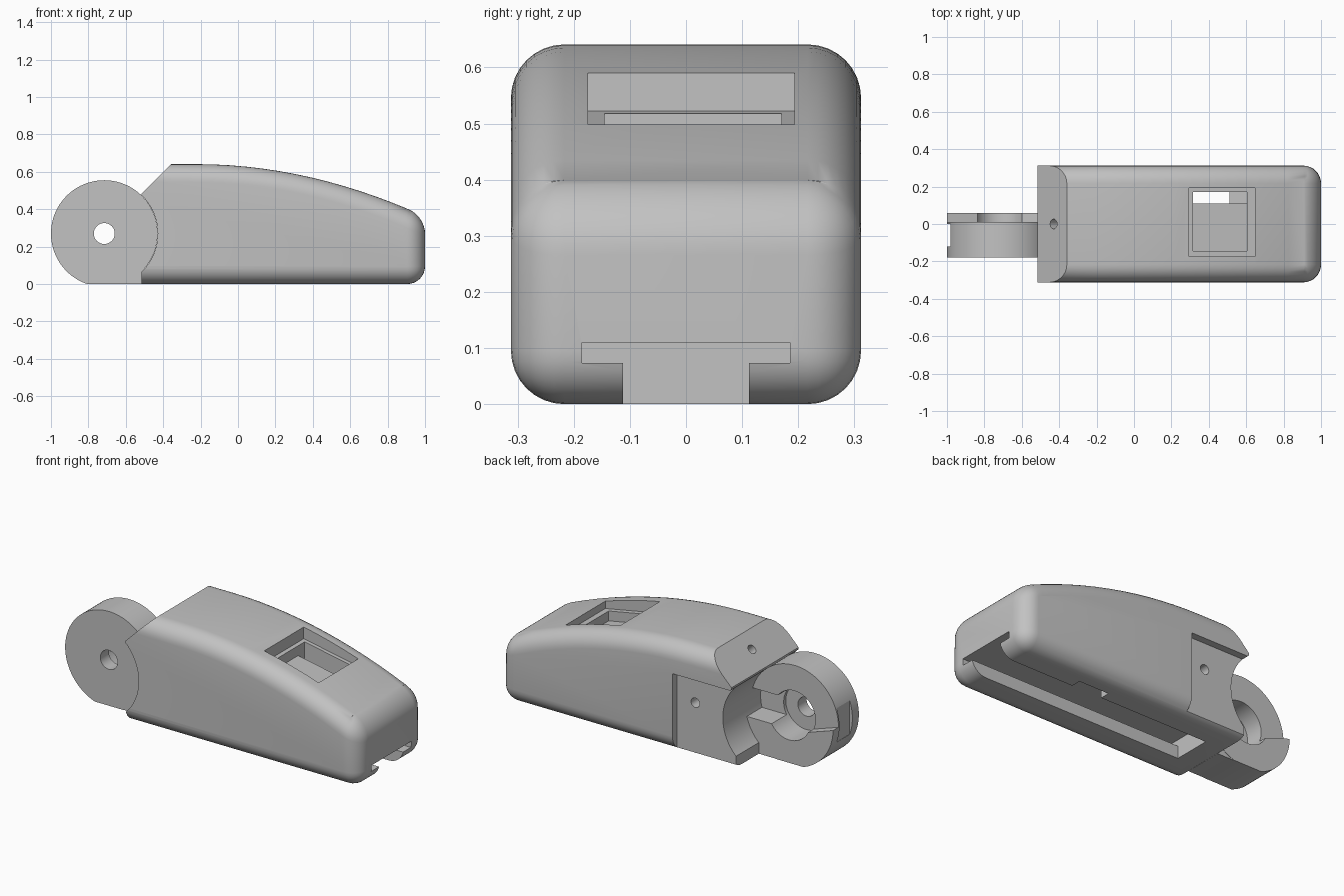
import bpy, bmesh, math
from mathutils import Vector

if "Cube" in bpy.data.objects:
    bpy.data.objects.remove(bpy.data.objects["Cube"], do_unlink=True)

grey = bpy.data.materials.new("plain grey")
grey.use_nodes = True
grey.diffuse_color = (0.54, 0.54, 0.54, 1)
grey.node_tree.nodes["Principled BSDF"].inputs["Base Color"].default_value = (0.54, 0.54, 0.54, 1)


def add_object(name, bm):
    bmesh.ops.recalc_face_normals(bm, faces=bm.faces)
    mesh = bpy.data.meshes.new(name)
    bm.to_mesh(mesh)
    bm.free()
    obj = bpy.data.objects.new(name, mesh)
    mesh.materials.append(grey)
    bpy.context.collection.objects.link(obj)
    return obj


def prism(name, points, y0, y1):
    """Extrude an x-z outline along y."""
    bm = bmesh.new()
    face = bm.faces.new([bm.verts.new((x, y0, z)) for x, z in points])
    new = bmesh.ops.extrude_face_region(bm, geom=[face])["geom"]
    verts = [v for v in new if isinstance(v, bmesh.types.BMVert)]
    bmesh.ops.translate(bm, verts=verts, vec=(0, y1 - y0, 0))
    return add_object(name, bm)


def box(name, x, y, z):
    return prism(name, [(x[0], z[0]), (x[1], z[0]), (x[1], z[1]), (x[0], z[1])], *y)


def sloped_pocket(name, x, y, z):
    """Open-topped cutter whose floor falls from z[0] to z[1]."""
    return prism(name, [(x[0], z[0]), (x[1], z[1]), (x[1], 0.9), (x[0], 0.9)], *y)


def rod(name, start, end, radius, sides=32):
    a, b = Vector(start), Vector(end)
    bm = bmesh.new()
    bmesh.ops.create_cone(bm, cap_ends=True, segments=sides, radius1=radius,
                          radius2=radius, depth=(b - a).length)
    bmesh.ops.rotate(bm, verts=bm.verts,
                     matrix=Vector((0, 0, 1)).rotation_difference(b - a).to_matrix())
    bmesh.ops.translate(bm, verts=bm.verts, vec=(a + b) / 2)
    return add_object(name, bm)


def select(obj):
    bpy.ops.object.select_all(action="DESELECT")
    bpy.context.view_layer.objects.active = obj
    obj.select_set(True)


def apply(obj, mod):
    select(obj)
    bpy.ops.object.modifier_apply(modifier=mod.name)


def combine(obj, others, operation="DIFFERENCE"):
    for other in others:
        mod = obj.modifiers.new("bool", "BOOLEAN")
        mod.operation = operation
        mod.solver = "EXACT"
        mod.object = other
        apply(obj, mod)
        bpy.data.objects.remove(other, do_unlink=True)


def smooth(obj):
    select(obj)
    bpy.ops.object.shade_smooth_by_angle(angle=math.radians(30))


# Body: long block with a falling curved top and rounded edges
START, END, TOP, HALF = -0.75, 1.0, 0.641, 0.312
outline = [(START, 0), (END, 0)]
steps = 14
for i in range(steps + 1):
    t = 1 - i / steps
    outline.append((-0.22 + 1.22 * t, TOP - 0.28 * t ** 1.98))
outline.append((START, TOP))
body = prism("body", outline, -HALF, HALF)
bevel = body.modifiers.new("round", "BEVEL")
bevel.width = 0.108
bevel.segments = 8
bevel.limit_method = "ANGLE"
bevel.angle_limit = math.radians(30)
apply(body, bevel)

HUB_X, HUB_Z, HUB_R = -0.715, 0.27, 0.285
combine(body, [
    # Sloped end and round hinge seat
    prism("end_cut", [(-2, -1), (-0.515, -1), (-0.515, 0.485), (0, 1), (-2, 1)], -1, 1),
    rod("hinge_seat", (HUB_X, -1, HUB_Z), (HUB_X, 1, HUB_Z), HUB_R + 0.001, 96),
    # Stepped slot along the underside
    box("slot_mouth", (-0.39, 1.2), (-0.112, 0.112), (-0.1, 0.08)),
    box("slot_top", (-0.39, 1.2), (-0.185, 0.185), (0.073, 0.11)),
    # Window: shallow frame, pocket, side gap and through hole
    sloped_pocket("window_frame", (0.293, 0.648), (-0.175, 0.193), (0.522, 0.455)),
    sloped_pocket("window_pocket", (0.315, 0.605), (-0.145, 0.17), (0.46, 0.405)),
    box("window_gap", (0.315, 0.605), (0.11, 0.17), (0.25, 0.9)),
    box("window_through", (0.315, 0.51), (0.11, 0.17), (-0.1, 0.9)),
    # Shallow recess in the back side, with screw holes
    box("side_recess", (-1, -0.13), (0.27, 0.6), (-0.1, 0.465)),
    rod("side_hole", (-0.25, 0.15, 0.31), (-0.25, 0.4, 0.31), 0.028),
    rod("slope_hole", (-0.36, 0, 0.5), (-0.5, 0, 0.64), 0.026),
])
smooth(body)

# Hinge disc with flat foot, bore, back hollow and channel
hub = rod("hinge_disc", (HUB_X, -0.18, HUB_Z), (HUB_X, 0.06, HUB_Z), HUB_R, 96)
foot = prism("foot", [(HUB_X, -0.03), (-0.516, -0.03), (-0.516, 0.085), (HUB_X, 0.15)],
             -0.178, 0.058)
combine(hub, [foot], "UNION")
combine(hub, [
    box("flat_base", (-2, 1), (-1, 1), (-1, 0)),
    # The back lip remains only along the lower part of the disc
    prism("lip_cut", [(-1.1, 0.3), (-0.8, 0.2), (-0.3, 0.2), (-0.3, 0.7), (-1.1, 0.7)], 0.01, 0.2),
    rod("bore", (HUB_X, -1, HUB_Z), (HUB_X, 1, HUB_Z), 0.056, 40),
    rod("hollow", (HUB_X, -0.1, HUB_Z), (HUB_X, 0.3, HUB_Z), 0.135, 48),
    box("channel", (HUB_X, -0.3), (-0.08, 0.3), (0.2, 0.35)),
    box("rim_slot", (-1.1, -0.98), (-0.12, 0.0), (0.17, 0.37)),
])
smooth(hub)
